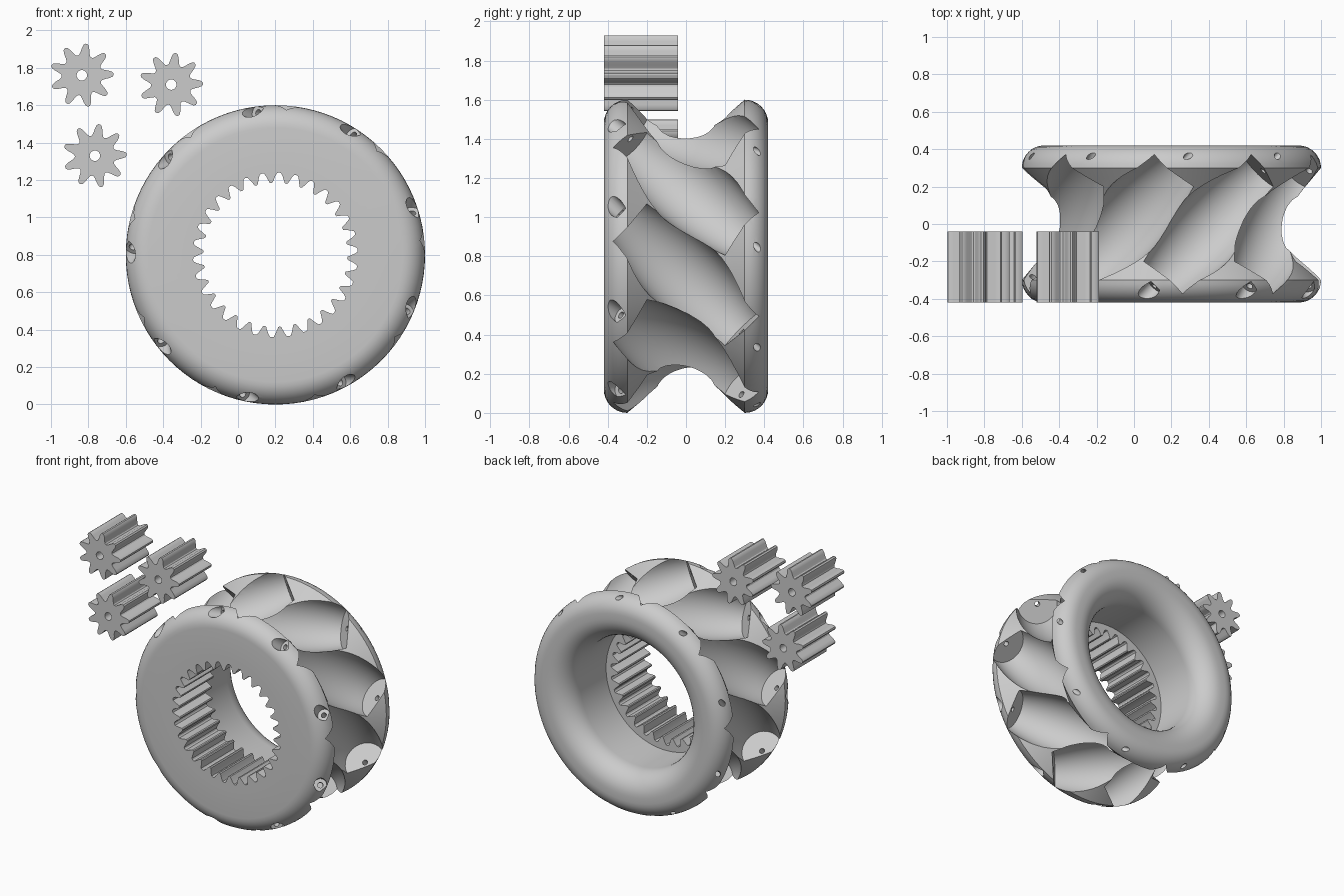
import bpy, bmesh, math
from math import sin, cos, pi, radians
from mathutils import Vector, Matrix

cube = bpy.data.objects.get("Cube")
if cube:
    bpy.data.objects.remove(cube, do_unlink=True)

HUB = Vector((0.2, 0, 0.8))
FRONT, GEAR_BACK = -0.42, -0.04
HALF = 0.42
BORE = 0.48

grey = bpy.data.materials.new("plain_grey")
grey.use_nodes = True
grey.diffuse_color = (0.6, 0.6, 0.6, 1)
grey.node_tree.nodes["Principled BSDF"].inputs["Base Color"].default_value = (0.6, 0.6, 0.6, 1)


def finish(bm, name):
    bmesh.ops.remove_doubles(bm, verts=bm.verts, dist=1e-5)
    bmesh.ops.recalc_face_normals(bm, faces=bm.faces)
    mesh = bpy.data.meshes.new(name)
    bm.to_mesh(mesh)
    bm.free()
    mesh.materials.append(grey)
    ob = bpy.data.objects.new(name, mesh)
    bpy.context.collection.objects.link(ob)
    return ob


def smooth(ob, degrees):
    bpy.ops.object.select_all(action='DESELECT')
    ob.select_set(True)
    bpy.context.view_layer.objects.active = ob
    bpy.ops.object.shade_smooth_by_angle(angle=radians(degrees))


def arc(r, z, radius, start, end, n=8):
    """Profile points on a circular arc, angles in degrees."""
    angles = [radians(start + (end - start) * i / n) for i in range(n + 1)]
    return [(r + radius * cos(a), z + radius * sin(a)) for a in angles]


def lathe(name, profile, segs, origin, axis, closed):
    """Turn a (radius, height) profile around an axis."""
    axis = Vector(axis).normalized()
    u = axis.orthogonal().normalized()
    v = axis.cross(u)
    bm = bmesh.new()
    rings = []
    for i in range(segs):
        a = 2 * pi * i / segs
        rings.append([bm.verts.new(origin + axis * h + (u * cos(a) + v * sin(a)) * r)
                      for r, h in profile])
    n = len(profile)
    for i in range(segs):
        p, q = rings[i], rings[(i + 1) % segs]
        for j in range(n if closed else n - 1):
            k = (j + 1) % n
            loop = [p[j], p[k], q[k], q[j]]
            if profile[j][0] == 0:
                loop = [p[j], p[k], q[k]]
            elif profile[k][0] == 0:
                loop = [p[j], p[k], q[j]]
            bm.faces.new(loop)
    return finish(bm, name)


def circle(radius, n):
    return [(radius * cos(2 * pi * i / n), radius * sin(2 * pi * i / n)) for i in range(n)]


def toothed(teeth, phase, tooth):
    """Outline from one tooth given as (fraction of pitch, radius)."""
    pts = []
    for i in range(teeth):
        for f, r in tooth:
            a = radians(phase) + 2 * pi * (i + f) / teeth
            pts.append((r * cos(a), r * sin(a)))
    return pts


def plate(name, centre, outlines):
    """Extrude an outline with a hole from the front to the gear depth."""
    bm = bmesh.new()
    edges = []
    for pts in outlines:
        vs = [bm.verts.new((centre[0] + x, FRONT, centre[1] + z)) for x, z in pts]
        edges += [bm.edges.new((vs[i - 1], vs[i])) for i in range(len(vs))]
    bmesh.ops.triangle_fill(bm, edges=edges, use_beauty=True, normal=(0, -1, 0))
    ext = bmesh.ops.extrude_face_region(bm, geom=bm.faces[:])
    moved = [g for g in ext["geom"] if isinstance(g, bmesh.types.BMVert)]
    bmesh.ops.translate(bm, verts=moved, vec=(0, GEAR_BACK - FRONT, 0))
    ob = finish(bm, name)
    smooth(ob, 28)
    return ob


# Wheel hub: rounded flanges, a waist and a flared rear bore
waist = [(0.75, 0.24), (0.70, 0.18), (0.65, 0.11), (0.625, 0.04)]
profile = [(BORE, -HALF)]
profile += arc(0.68, -0.30, 0.12, -90, 0)
profile += [(r, -h) for r, h in waist] + waist[::-1]
profile += arc(0.68, 0.30, 0.12, 0, 90)
profile += arc(BORE + 0.16, HALF - 0.16, 0.16, 90, 180, 10)
hub = lathe("wheel_hub", profile, 96, HUB, (0, 1, 0), True)

# Barrel roller pockets with axle holes, cut at 45 degrees around the hub
AXIS_R, MID_R, END_R, END = 0.69, 0.20, 0.14, 0.40
barrel = []
for i in range(13):
    t = -1 + i / 6
    barrel.append((MID_R - (MID_R - END_R) * t * t, END * t))
pocket = [(0, -0.65), (0.018, -0.65), (0.018, -END)] + barrel
pocket += [(0.018, END), (0.018, 0.47), (0.043, 0.47), (0.043, 0.65), (0, 0.65)]
for k in range(9):
    a = radians(-8.8 + 40 * k)
    radial = Vector((cos(a), 0, sin(a)))
    skew = Vector((-sin(a), -1, cos(a)))
    cutter = lathe("pocket_cutter", pocket, 40, HUB + radial * AXIS_R, skew, False)
    cutter.hide_render = True
    bpy.context.view_layer.objects.active = hub
    mod = hub.modifiers.new("pocket", 'BOOLEAN')
    mod.operation = 'DIFFERENCE'
    mod.solver = 'EXACT'
    mod.object = cutter
    bpy.ops.object.modifier_apply(modifier=mod.name)
    bpy.data.objects.remove(cutter, do_unlink=True)
smooth(hub, 25)

# Internal ring gear set in the front of the bore
ring_tooth = [(-0.12, 0.438), (0, 0.441), (0.12, 0.438), (0.22, 0.422),
              (0.32, 0.402), (0.40, 0.387), (0.5, 0.384), (0.60, 0.387),
              (0.68, 0.402), (0.78, 0.422)]
plate("ring_gear", (HUB.x, HUB.z), [circle(BORE, 96), toothed(30, 3.4, ring_tooth)])

# Three loose pinions
pinion_tooth = [(-0.28, 0.125), (-0.20, 0.145), (-0.12, 0.163), (-0.05, 0.170),
                (0.05, 0.170), (0.12, 0.163), (0.20, 0.145), (0.28, 0.125),
                (0.38, 0.111), (0.5, 0.107), (0.62, 0.111)]
for i, centre in enumerate([(-0.835, 1.76), (-0.357, 1.71), (-0.765, 1.33)]):
    plate("pinion_%d" % (i + 1), centre, [toothed(9, 82, pinion_tooth), circle(0.028, 20)])
